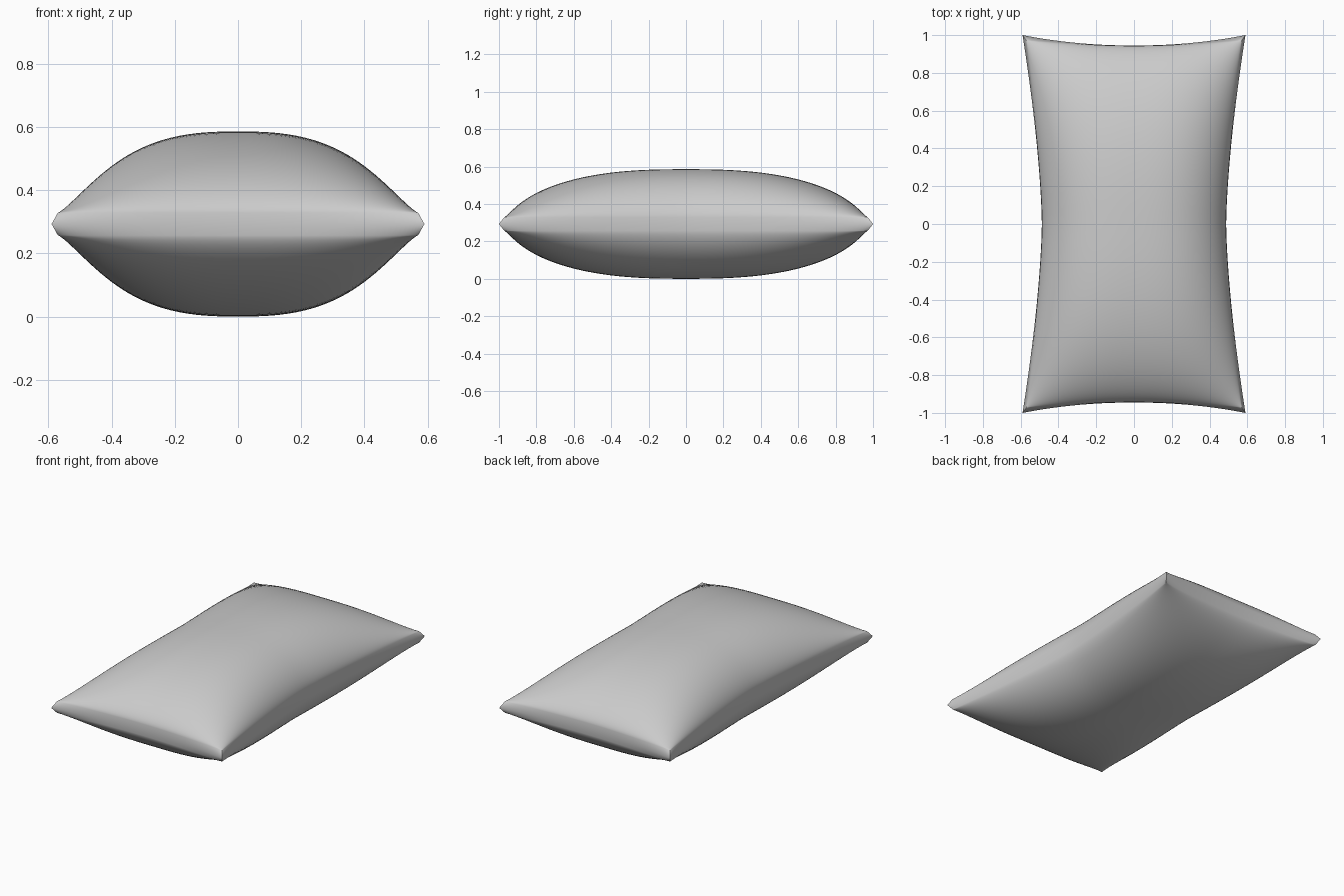
import bpy, bmesh
from math import sin, pi, radians

if "Cube" in bpy.data.objects:
    bpy.data.objects.remove(bpy.data.objects["Cube"])

MID = 0.293      # height of the seam line
BAND = 0.036     # half height of the seam band
PUFF = MID - BAND


def half_width(v):
    return 0.488 + 0.102 * abs(v) ** 1.55


def half_length(u):
    return 0.945 + 0.055 * abs(u) ** 2.1


def bulge(t):
    return max(0.0, 1 - abs(t) ** 2.6) ** 0.65


def inset(t, corner):
    return 0.002 + corner * abs(t) ** 3


# Upper shell: grid warped into a puffed cushion with pinched sides
bm = bmesh.new()
bmesh.ops.create_grid(bm, x_segments=56, y_segments=56, size=1)
param = {}
for vert in bm.verts:
    u, v = sin(vert.co.x * pi / 2), sin(vert.co.y * pi / 2)
    param[vert] = (u, v)
    vert.co = (u * (half_width(v) - inset(v, 0.018)),
               v * (half_length(u) - inset(u, 0.026)),
               BAND + PUFF * bulge(u) * bulge(v))

# Seam band: border extruded outward and down to the seam line
border = [e for e in bm.edges if e.is_boundary]
rim = {tuple(round(c, 5) for c in v.co): param[v] for e in border for v in e.verts}
geom = bmesh.ops.extrude_edge_only(bm, edges=border)["geom"]
for vert in [g for g in geom if isinstance(g, bmesh.types.BMVert)]:
    u, v = rim[tuple(round(c, 5) for c in vert.co)]
    vert.co = (u * half_width(v), v * half_length(u), 0)
bmesh.ops.recalc_face_normals(bm, faces=bm.faces)
if sum(f.normal.z for f in bm.faces) < 0:
    bmesh.ops.reverse_faces(bm, faces=bm.faces)

mesh = bpy.data.meshes.new("pillow")
bm.to_mesh(mesh)
bm.free()
pillow = bpy.data.objects.new("pillow", mesh)
bpy.context.collection.objects.link(pillow)
pillow.location.z = MID

# Lower shell mirrored across the seam
mirror = pillow.modifiers.new("mirror", "MIRROR")
mirror.use_axis = (False, False, True)
mirror.merge_threshold = 0.0005

bpy.context.view_layer.objects.active = pillow
pillow.select_set(True)
bpy.ops.object.modifier_apply(modifier="mirror")
bpy.ops.object.shade_smooth_by_angle(angle=radians(78))
